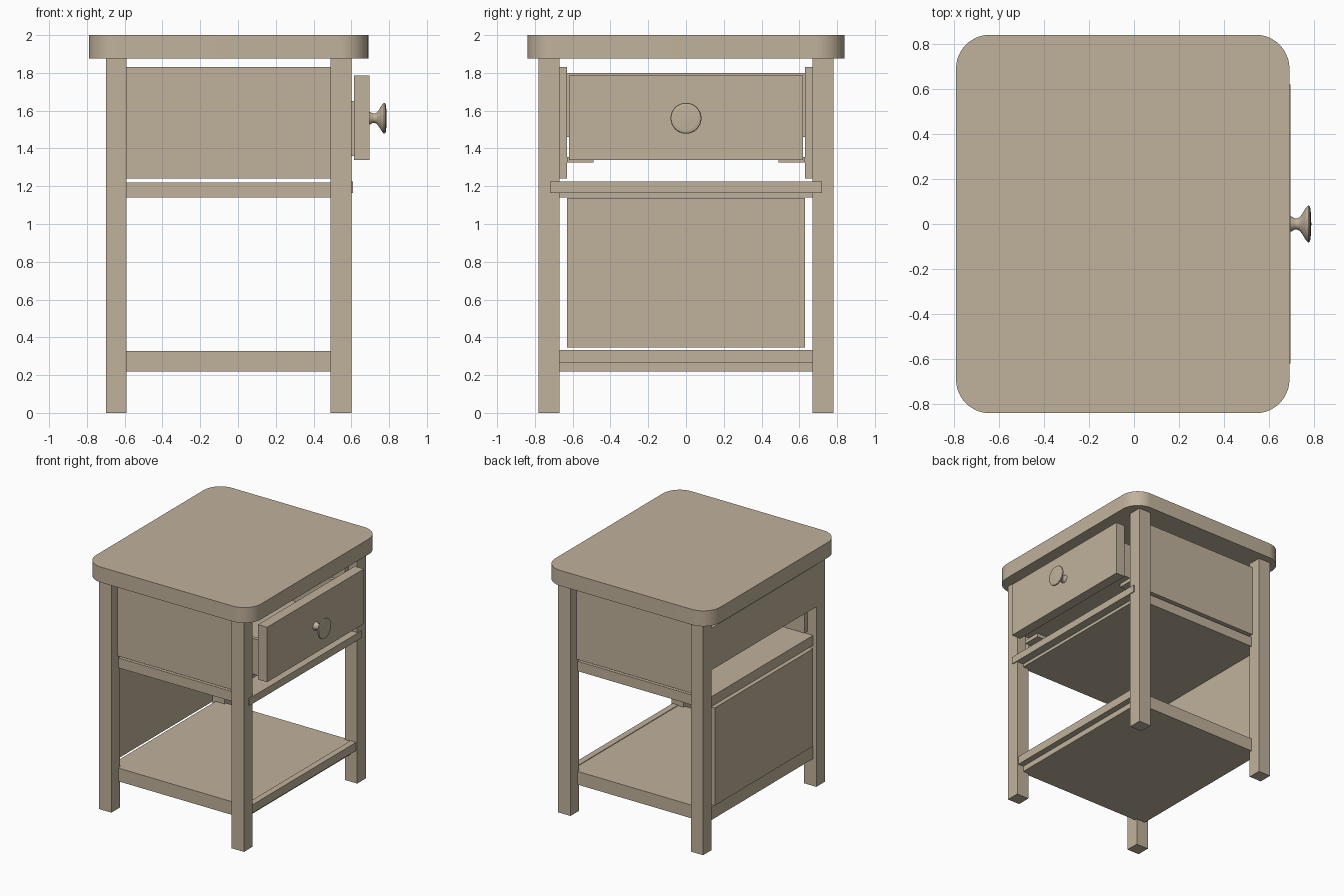
import bpy, bmesh, math

cube = bpy.data.objects.get("Cube")
if cube:
    bpy.data.objects.remove(cube, do_unlink=True)

# Single wood colour
wood = bpy.data.materials.new("warm_beige_wood")
wood.use_nodes = True
COLOUR = (0.53, 0.445, 0.33, 1.0)
wood.diffuse_color = COLOUR
wood.node_tree.nodes["Principled BSDF"].inputs["Base Color"].default_value = COLOUR


def finish(name, bm):
    mesh = bpy.data.meshes.new(name)
    bmesh.ops.recalc_face_normals(bm, faces=bm.faces)
    bm.to_mesh(mesh)
    bm.free()
    mesh.materials.append(wood)
    obj = bpy.data.objects.new(name, mesh)
    bpy.context.collection.objects.link(obj)
    return obj


def smooth(obj):
    bpy.ops.object.select_all(action="DESELECT")
    obj.select_set(True)
    bpy.context.view_layer.objects.active = obj
    bpy.ops.object.shade_smooth_by_angle(angle=math.radians(35))


def box(name, x, y, z, corner=0):
    """Box from (min, max) pairs, with optional rounded vertical corners."""
    bm = bmesh.new()
    bmesh.ops.create_cube(bm, size=1)
    for v in bm.verts:
        v.co = [(a + b) / 2 + c * (b - a) for c, (a, b) in zip(v.co, (x, y, z))]
    if corner:
        upright = [e for e in bm.edges
                   if abs(e.verts[0].co.z - e.verts[1].co.z) > 1e-4]
        bmesh.ops.bevel(bm, geom=upright, offset=corner, segments=12,
                        profile=0.5, affect="EDGES")
    return finish(name, bm)


# Rounded table top
smooth(box("table_top", (-0.79, 0.69), (-0.84, 0.84), (1.875, 2.0), corner=0.15))

# Parts repeated on both sides
for side, s in (("left", 1), ("right", -1)):
    def span(a, b):
        return tuple(sorted((s * a, s * b)))
    for end, x in (("front", (0.49, 0.60)), ("back", (-0.70, -0.59))):
        box(f"{end}_leg_{side}", x, span(0.67, 0.78), (0, 1.875))
    box(f"side_panel_{side}", (-0.62, 0.52), span(0.63, 0.70), (1.24, 1.83))
    box(f"drawer_runner_{side}", (-0.50, 0.55), span(0.49, 0.63), (1.325, 1.355))
    box(f"drawer_side_{side}", (-0.50, 0.615), span(0.57, 0.60), (1.36, 1.65))

# Shelves with a front lip
box("upper_shelf", (-0.67, 0.54), (-0.69, 0.69), (1.14, 1.22))
box("upper_shelf_lip", (0.54, 0.608), (-0.72, 0.72), (1.165, 1.224))
box("lower_shelf", (-0.67, 0.54), (-0.69, 0.69), (0.22, 0.327))
box("lower_shelf_lip", (0.54, 0.59), (-0.68, 0.68), (0.265, 0.332))

# Back panels
box("upper_back_panel", (-0.70, -0.66), (-0.67, 0.67), (1.46, 1.80))
box("lower_back_panel", (-0.70, -0.665), (-0.63, 0.63), (0.345, 1.137))

# Drawer, slightly open
box("drawer_front", (0.613, 0.695), (-0.62, 0.62), (1.34, 1.785))
box("drawer_back", (-0.50, -0.47), (-0.57, 0.57), (1.36, 1.65))
box("drawer_floor", (-0.49, 0.615), (-0.58, 0.58), (1.36, 1.385))

# Turned knob: (radius, x) profile spun around the x axis
profile = [(0, 0.69), (0.034, 0.69), (0.032, 0.702), (0.025, 0.713),
           (0.024, 0.724), (0.03, 0.735), (0.045, 0.747), (0.064, 0.758),
           (0.078, 0.768), (0.082, 0.774), (0.079, 0.780), (0.066, 0.784),
           (0.062, 0.784), (0.035, 0.786), (0, 0.787)]
bm = bmesh.new()
verts = [bm.verts.new((x, 0, 1.56 + r)) for r, x in profile]
edges = [bm.edges.new(pair) for pair in zip(verts, verts[1:])]
bmesh.ops.spin(bm, geom=verts + edges, cent=(0, 0, 1.56), axis=(1, 0, 0),
               angle=math.tau, steps=32)
bmesh.ops.remove_doubles(bm, verts=bm.verts, dist=1e-4)
smooth(finish("drawer_knob", bm))
